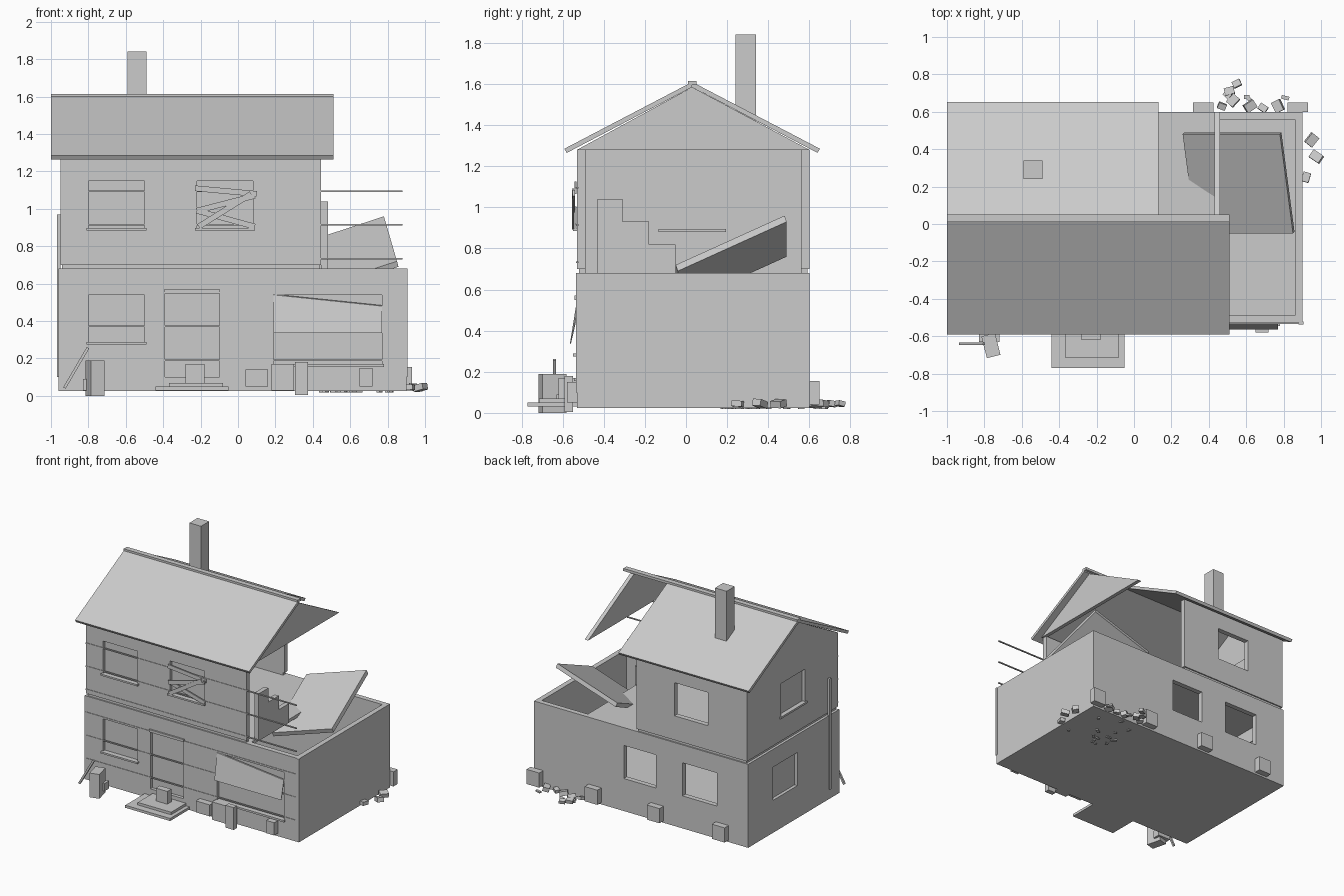
import bpy
import math
import random
from mathutils import Vector, Matrix

cube = bpy.data.objects.get("Cube")
if cube:
    bpy.data.objects.remove(cube, do_unlink=True)
random.seed(4)

grey = bpy.data.materials.new("plain grey")
grey.use_nodes = True
colour = (0.6, 0.6, 0.6, 1)
grey.diffuse_color = colour
grey.node_tree.nodes["Principled BSDF"].inputs["Base Color"].default_value = colour


def make(name, verts, faces):
    mesh = bpy.data.meshes.new(name)
    mesh.from_pydata(verts, [], faces)
    mesh.materials.append(grey)
    obj = bpy.data.objects.new(name, mesh)
    bpy.context.collection.objects.link(obj)
    return obj


def prism(name, outline, offset):
    """Extrude a 3D outline along an offset vector."""
    n = len(outline)
    verts = [Vector(p) for p in outline]
    verts += [v + Vector(offset) for v in verts]
    faces = [tuple(range(n))[::-1], tuple(range(n, 2 * n))]
    faces += [(i, (i + 1) % n, n + (i + 1) % n, n + i) for i in range(n)]
    normal = sum((verts[i].cross(verts[(i + 1) % n]) for i in range(n)), Vector())
    if normal.dot(Vector(offset)) < 0:
        faces = [f[::-1] for f in faces]
    return make(name, verts, faces)


def box(name, x, y, z):
    """Box from three (low, high) ranges."""
    return prism(name, [(x[0], y[0], z[0]), (x[1], y[0], z[0]),
                        (x[1], y[1], z[0]), (x[0], y[1], z[0])], (0, 0, z[1] - z[0]))


def block(name, centre, size, rot=(0, 0, 0)):
    obj = box(name, *[(-s / 2, s / 2) for s in size])
    turn = Matrix.Rotation(rot[2], 4, 'Z') @ Matrix.Rotation(rot[1], 4, 'Y') @ Matrix.Rotation(rot[0], 4, 'X')
    obj.data.transform(Matrix.Translation(centre) @ turn)
    return obj


def cut(wall, holes):
    """Cut box-shaped openings through a wall."""
    for hole in holes:
        cutter = box("cutter", *hole)
        mod = wall.modifiers.new("opening", 'BOOLEAN')
        mod.operation, mod.solver, mod.object = 'DIFFERENCE', 'EXACT', cutter
        bpy.context.view_layer.objects.active = wall
        bpy.ops.object.modifier_apply(modifier=mod.name)
        bpy.data.objects.remove(cutter, do_unlink=True)


W, E, S, N = -0.96, 0.90, -0.53, 0.60      # ground floor outline
T = 0.04                                   # wall thickness
LOW, HIGH = (0.28, 0.54), (0.89, 1.15)     # window heights
UW, UE = -0.95, 0.445                      # upper floor ends
front, back, side = (S - .1, S + .1), (N - .1, N + .1), (W - .1, W + .1)

# Ground floor
box("ground_slab", (W, E), (S, N), (.025, .06))
box("upper_floor", (W + T, .46), (S + T, N - T), (.655, .68))
box("lower_right_wall", (E - T, E), (S + T, N - T), (.06, .68))
wall = box("lower_left_wall", (W, W + T), (S + T, N - T), (.06, .68))
cut(wall, [(side, (-.01, .29), LOW)])
wall = box("lower_front_wall", (W, E), (S, S + T), (.06, .68))
cut(wall, [((-.80, -.50), front, LOW), ((-.39, -.10), front, (.10, .55)),
           ((.19, .77), front, (.17, .54))])
wall = box("lower_back_wall", (W, E), (N - T, N), (.06, .68))
cut(wall, [((-.69, -.39), back, LOW), ((-.16, .12), back, LOW)])

# Upper floor on a narrow recessed band
box("floor_band_front", (UW + .01, UE - .01), (S + .01, S + T), (.67, .71))
box("floor_band_back", (UW + .01, 0), (N - T, N - .01), (.67, .71))
box("floor_band_left", (UW + .01, UW + T), (S + T, N - T), (.67, .71))
wall = box("upper_front_wall", (UW, UE), (S, S + T), (.70, 1.28))
cut(wall, [((-.80, -.50), front, HIGH), ((-.22, .08), front, HIGH)])
wall = box("upper_back_wall", (UW, .01), (N - T, N), (.70, 1.28))
cut(wall, [((-.61, -.32), back, HIGH)])
wall = box("upper_left_wall", (UW, UW + T), (S + T, N - T), (.70, 1.28))
cut(wall, [(side, (-.12, .18), HIGH)])

# Gables and the broken, stepped right wall
for name, x in (("left_gable", UW), ("right_gable", .43)):
    prism(name, [(x, S, 1.28), (x, N, 1.28), (x, .03, 1.585)], (.03, 0, 0))
prism("broken_right_wall", [(.445, y, z) for y, z in
      ((-.43, .67), (-.05, .67), (-.05, .82), (-.18, .82), (-.18, .93),
       (-.31, .93), (-.31, 1.04), (-.43, 1.04))], (.035, 0, 0))

# Roof slopes, ridge and chimney
for name, eave, end in (("front_roof", -.58, .51), ("back_roof", .64, .13)):
    prism(name, [(-1, .03, 1.585), (-1, eave, 1.265),
                 (-1, eave + (.012 if eave > 0 else -.012), 1.285), (-1, .03, 1.61)], (end + 1, 0, 0))
box("roof_ridge", (-1, .51), (.01, .05), (1.595, 1.615))
box("chimney", (-.59, -.49), (.24, .34), (1.36, 1.84))

# Front and left panes, window sills and head boards
for name, x, z in (("lower_window", (-.80, -.50), LOW), ("upper_left_window", (-.80, -.50), HIGH),
                   ("upper_right_window", (-.22, .08), HIGH), ("shop_window", (.19, .77), (.17, .54)),
                   ("door", (-.39, -.10), (.10, .55))):
    box(name + "_pane", x, (S + .025, S + .033), z)
    if name not in ("door", "shop_window"):
        box(name + "_sill", (x[0] - .01, x[1] + .01), (S - .02, S + .02), (z[0] - .005, z[0] + .008))
box("door_head", (-.395, -.095), (S - .012, S + .02), (.55, .57))
box("shop_sill", (.18, .78), (S - .015, S + .02), (.155, .17))
box("left_upper_pane", (UW + .025, UW + .033), (-.12, .18), HIGH)
box("left_upper_sill", (UW - .01, UW + .05), (-.135, .195), (.88, .895))
box("left_lower_pane", (W + .025, W + .033), (-.01, .29), LOW)

# Thin siding rails, with the upper ones left sticking out
for i in range(6):
    z = .19 + .181 * i
    box("siding_rail", (UW, .88), (S - .004, S + .006), (z - .004, z + .004))
box("left_downpipe", (W - .008, W + .012), (-.42, -.40), (.10, .97))
box("right_corner_board", (.88, .905), (S - .006, S + .01), (.10, .68))

# Boards nailed across the upper window
for x0, z0, x1, z1, d in ((-.23, 1.11, .10, 1.08, 0), (.09, 1.07, -.22, .99, .008),
                          (-.22, .99, .09, .905, 0), (-.21, .905, .07, 1.08, .012)):
    length = math.hypot(x1 - x0, z1 - z0)
    block("window_board", ((x0 + x1) / 2, S - .008 - d, (z0 + z1) / 2), (length, .01, .03),
          (0, -math.atan2(z1 - z0, x1 - x0), 0))

# Hanging awning and the fallen roof piece
prism("hanging_awning", [(.19, S - .035, .335), (.77, S - .035, .335),
                         (.77, S - .002, .48), (.19, S - .002, .54)], (0, .006, .004))
prism("fallen_roof_piece", [(.26, .48, .79), (.78, .48, .96), (.85, -.05, .72), (.33, -.05, .55)],
      (.008, .01, -.03))

# Front step and fallen blocks
box("lower_step", (-.44, -.05), (-.77, S), (.03, .05))
box("upper_step", (-.37, -.08), (-.715, S), (.05, .07))
for x, y, z in (((-.28, -.18), (-.62, -.57), (.06, .17)), ((.04, .16), (-.58, S), (.05, .14)),
                ((.18, .30), (-.58, S), (.03, .17)), ((.305, .375), (-.59, -.55), (.005, .18)),
                ((.65, .72), (-.58, S), (.05, .15))):
    box("front_block", x, y, z)
for x in (-.735, -.17, .37, .875):
    box("back_block", (x - .055, x + .055), (N, N + .05), (.04, .155))
block("corner_block", (-.765, -.65, .095), (.075, .12, .19), (0, 0, .25))
block("small_block", (-.775, -.60, .06), (.11, .06, .06))
block("leaning_plank", (-.865, -.64, .15), (.015, .015, .25), (0, .53, 0))

# Rubble behind the broken corner
for x, y in ((.55, .75), (.50, .69), (.53, .66), (.47, .63), (.62, .63), (.69, .62),
             (.77, .63), (.51, .71), (.95, .45), (.975, .36), (.92, .25)):
    s = random.uniform(.03, .05)
    block("rubble_stone", (x, y, .045), (s * 1.3, s, s * .7),
          (random.uniform(-.3, .3), random.uniform(-.3, .3), random.uniform(0, 3)))
for i in range(16):
    block("rubble_chip", (random.uniform(.45, .85), random.uniform(.15, .7), .024),
          (random.uniform(.02, .05), .02, .012), (0, 0, random.uniform(0, 3)))
